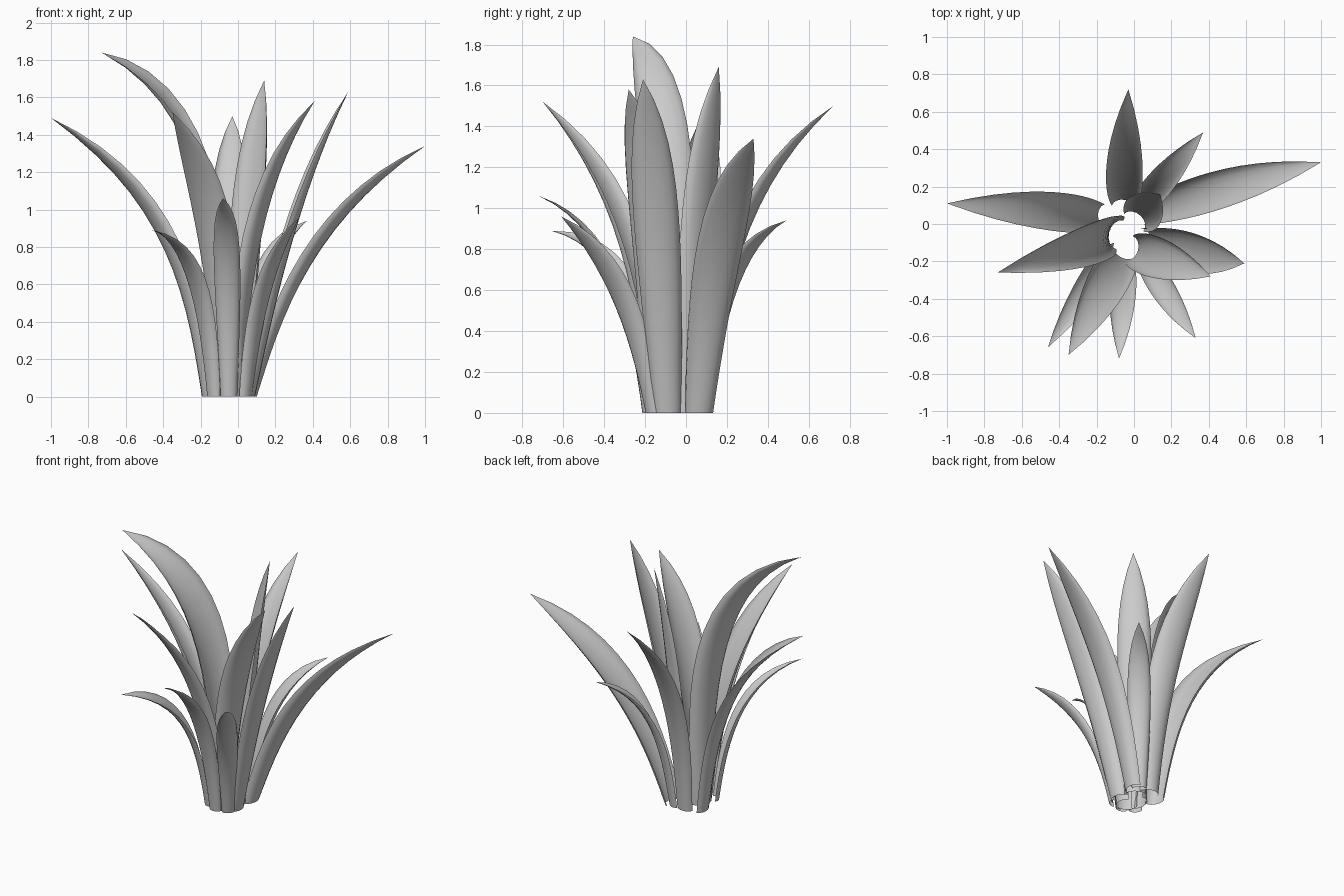
import bpy, bmesh, math
from mathutils import Vector, Matrix

if "Cube" in bpy.data.objects:
    bpy.data.objects.remove(bpy.data.objects["Cube"])

SEGS, ACROSS = 14, 8

# base x,y | tip x,y,z | width | outward handle fractions | height fractions | facing turn
LEAVES = [
    ((-0.17, 0.03), (-1.00, 0.11, 1.49), 0.22, (0.09, 0.21), (0.37, 0.72), 20),
    ((-0.11, -0.05), (-0.73, -0.26, 1.84), 0.25, (0.00, -0.03), (0.40, 0.86), -32),
    ((-0.14, -0.15), (-0.46, -0.66, 0.89), 0.14, (0.08, 0.22), (0.40, 0.94), -15),
    ((-0.06, -0.16), (-0.35, -0.70, 1.52), 0.22, (0.07, 0.20), (0.37, 0.72), 0),
    ((-0.05, -0.20), (-0.08, -0.72, 1.06), 0.14, (0.10, 0.28), (0.40, 0.86), 0),
    ((0.05, -0.17), (0.33, -0.61, 0.96), 0.14, (0.13, 0.34), (0.37, 0.76), 18),
    ((0.00, -0.14), (0.41, -0.28, 1.58), 0.22, (0.06, 0.22), (0.37, 0.74), 0),
    ((0.07, -0.09), (0.59, -0.21, 1.63), 0.22, (0.22, 0.48), (0.35, 0.70), 16),
    ((0.08, 0.06), (1.00, 0.33, 1.34), 0.22, (0.15, 0.36), (0.37, 0.73), -22),
    ((0.04, 0.10), (0.37, 0.49, 0.94), 0.15, (0.10, 0.22), (0.37, 0.86), 0),
    ((-0.05, 0.11), (-0.03, 0.72, 1.50), 0.20, (0.07, 0.21), (0.37, 0.73), -12),
    ((0.02, 0.03), (0.14, 0.16, 1.69), 0.22, (0.15, 0.40), (0.35, 0.70), 0),
]


def bezier(p, t):
    s = 1 - t
    return p[0]*s**3 + p[1]*3*s*s*t + p[2]*3*s*t*t + p[3]*t**3


def tangent(p, t):
    s = 1 - t
    return ((p[1]-p[0])*s*s + (p[2]-p[1])*2*s*t + (p[3]-p[2])*t*t).normalized()


def make_leaf(index, base, tip, width, out, up, turn):
    # Arching centre line
    start, end = Vector((*base, 0)), Vector(tip)
    flat = Vector((end.x - start.x, end.y - start.y, 0))
    path = [start] + [start + flat*o + Vector((0, 0, end.z*u))
                      for o, u in zip(out, up)] + [end]
    across = Vector((-flat.y, flat.x, 0)).normalized()
    bm = bmesh.new()
    rows = []
    # Channelled cross-sections, tapering to a point
    for i in range(SEGS):
        t = i / SEGS
        c = bezier(path, t)
        axis = tangent(path, t)
        # Blade turned about its own centre line
        side = Matrix.Rotation(math.radians(turn), 3, axis) @ across
        inward = side.cross(axis) * -1
        inward = inward if inward.dot(Vector((-flat.x, -flat.y, flat.length))) > 0 else -inward
        half = width * 0.5 * 1.15 * (0.55 + 0.75*t) * (1 - t**4)
        depth = half * (0.75 - 0.45*t)
        row = []
        for j in range(ACROSS + 1):
            ang = (-1 + 2*j/ACROSS) * math.pi * 0.5
            p = c + side*half*math.sin(ang) + inward*depth*(0.6 - math.cos(ang))
            if i == 0:
                p.z = 0
            row.append(bm.verts.new(p))
        rows.append(row)
    for r0, r1 in zip(rows, rows[1:]):
        for j in range(ACROSS):
            bm.faces.new((r0[j], r0[j+1], r1[j+1], r1[j]))
    point = bm.verts.new(end)
    for j in range(ACROSS):
        bm.faces.new((rows[-1][j], rows[-1][j+1], point))
    for f in bm.faces:
        f.smooth = True
    mesh = bpy.data.meshes.new(f"leaf_{index}")
    bm.to_mesh(mesh)
    bm.free()
    bpy.context.collection.objects.link(bpy.data.objects.new(f"leaf_{index}", mesh))


for n, leaf in enumerate(LEAVES, 1):
    make_leaf(n, *leaf)
